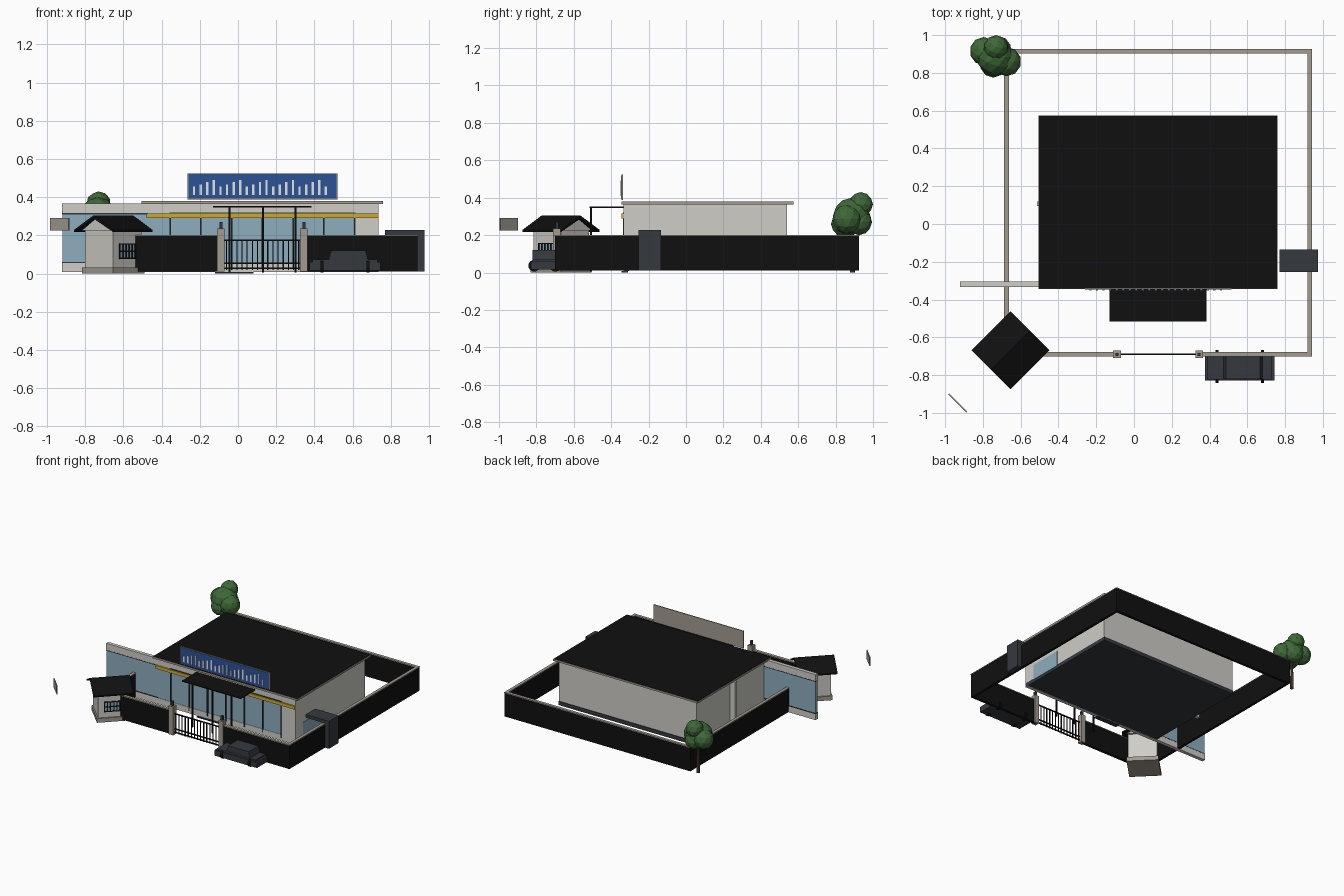
import bpy, bmesh, math
from mathutils import Matrix, Vector


def material(name, rgb):
    m = bpy.data.materials.new(name)
    m.diffuse_color = (*rgb, 1)
    return m


BLACK = material("black", (0.005, 0.005, 0.005))
DARK = material("charcoal", (0.035, 0.04, 0.048))
WHITE = material("plaster", (0.62, 0.61, 0.57))
STONE = material("stone", (0.36, 0.33, 0.28))
GLASS = material("glass", (0.27, 0.42, 0.52))
BLUE = material("sign_blue", (0.025, 0.085, 0.30))
YELLOW = material("yellow", (0.6, 0.4, 0.03))
GREEN = material("leaf", (0.05, 0.14, 0.04))
BROWN = material("bark", (0.12, 0.07, 0.04))
PALE = material("pale", (0.75, 0.78, 0.8))


def finish(name, bm, mat, matrix=None):
    if matrix:
        bm.transform(matrix)
    bmesh.ops.recalc_face_normals(bm, faces=bm.faces)
    me = bpy.data.meshes.new(name)
    bm.to_mesh(me)
    bm.free()
    me.materials.append(mat)
    ob = bpy.data.objects.new(name, me)
    bpy.context.collection.objects.link(ob)
    return ob


def box(name, x0, x1, y0, y1, z0, z1, mat, matrix=None):
    bm = bmesh.new()
    size = Matrix.Diagonal((x1 - x0, y1 - y0, z1 - z0, 1))
    place = Matrix.Translation(((x0 + x1) / 2, (y0 + y1) / 2, (z0 + z1) / 2))
    bmesh.ops.create_cube(bm, size=1, matrix=place @ size)
    return finish(name, bm, mat, matrix)


def rod(name, center, r, length, mat, axis='Z', sides=12, r2=None):
    rot = Matrix.Rotation(math.pi / 2, 4, 'Y') if axis == 'X' else Matrix()
    bm = bmesh.new()
    bmesh.ops.create_cone(bm, cap_ends=True, segments=sides, radius1=r, radius2=r2 or r,
                          depth=length, matrix=Matrix.Translation(center) @ rot)
    return finish(name, bm, mat)


def prism(name, profile, y0, y1, mat, matrix=None):
    # extrude an x,z outline along y
    bm = bmesh.new()
    f = bm.faces.new([bm.verts.new((x, y0, z)) for x, z in profile])
    new = bmesh.ops.extrude_face_region(bm, geom=[f])
    bmesh.ops.translate(bm, vec=(0, y1 - y0, 0),
                        verts=[v for v in new["geom"] if isinstance(v, bmesh.types.BMVert)])
    return finish(name, bm, mat, matrix)


# perimeter wall with stone coping
runs = {"left": (-0.685, -0.665, -0.66, 0.92), "right": (0.92, 0.94, -0.70, 0.92),
        "back": (-0.685, 0.94, 0.905, 0.925), "front_left": (-0.62, -0.09, -0.70, -0.68),
        "front_right": (0.345, 0.94, -0.70, -0.68)}
for side, (x0, x1, y0, y1) in runs.items():
    box(f"wall_{side}", x0, x1, y0, y1, 0.01, 0.196, BLACK)
    box(f"coping_{side}", x0 - 0.002, x1 + 0.002, y0 - 0.002, y1 + 0.002, 0.196, 0.202, STONE)

# gate posts with lamps, and barred gate
for x in (-0.09, 0.345):
    box("gate_post", x - 0.02, x + 0.02, -0.71, -0.67, 0.01, 0.235, STONE)
    box("post_lamp", x - 0.008, x + 0.008, -0.698, -0.682, 0.235, 0.27, DARK)
for z in (0.028, 0.055, 0.175):
    box("gate_rail", -0.07, 0.325, -0.694, -0.686, z - 0.004, z + 0.004, BLACK)
for i in range(15):
    x = -0.06 + i * 0.027
    box("gate_bar", x - 0.003, x + 0.003, -0.693, -0.687, 0.02, 0.178, BLACK)

# main building
box("floor_slab", -0.47, 0.735, -0.33, 0.545, 0.01, 0.04, DARK)
box("building_body", -0.47, 0.735, -0.305, 0.54, 0.04, 0.365, WHITE)
box("roof_slab", -0.505, 0.76, -0.345, 0.575, 0.365, 0.379, STONE)
box("roof_surface", -0.502, 0.757, -0.342, 0.572, 0.379, 0.381, BLACK)

# facade: bands, column, glazing and mullions; the left end runs past the building
box("facade_top_band", -0.92, 0.735, -0.333, -0.305, 0.315, 0.368, WHITE)
box("facade_bottom_band", -0.92, 0.735, -0.333, -0.305, 0.008, 0.055, WHITE)
box("facade_column", 0.61, 0.735, -0.333, -0.305, 0.055, 0.315, WHITE)
box("facade_glass", -0.918, 0.61, -0.33, -0.308, 0.055, 0.315, GLASS)
for z in (0.058, 0.313):
    box("wing_frame", -0.92, -0.47, -0.334, -0.304, z - 0.003, z + 0.003, DARK)
for i in range(7):
    x = -0.355 + i * 0.161
    box("mullion", x - 0.004, x + 0.004, -0.338, -0.33, 0.03, 0.318, DARK)
box("mullion_head", -0.359, 0.615, -0.338, -0.33, 0.313, 0.32, DARK)
box("yellow_strip", -0.48, 0.735, -0.345, -0.333, 0.29, 0.315, YELLOW)
box("door_step", -0.12, 0.08, -0.345, -0.31, 0.0, 0.008, DARK)

# side openings
box("side_fin", -0.513, -0.47, 0.095, 0.12, 0.02, 0.36, WHITE)
box("left_window", -0.474, -0.469, 0.04, 0.095, 0.05, 0.34, GLASS)
box("right_window", 0.734, 0.738, -0.24, 0.02, 0.03, 0.15, GLASS)

# entrance canopy on posts
box("canopy", -0.13, 0.385, -0.515, -0.335, 0.345, 0.353, BLACK)
for x in (-0.045, 0.13, 0.3):
    box("canopy_post", x - 0.005, x + 0.005, -0.512, -0.502, 0.005, 0.346, BLACK)

# roof sign with abstract bars
box("sign_back", -0.265, 0.52, -0.345, -0.338, 0.387, 0.525, STONE)
box("sign_face", -0.26, 0.515, -0.348, -0.344, 0.392, 0.52, BLUE)
for i in range(21):
    x = -0.23 + i * 0.0345
    box("sign_bar", x - 0.006, x + 0.006, -0.351, -0.347, 0.41,
        0.455 + 0.012 * ((i * 5) % 4), PALE)

# side portal over the right wall
box("portal_leg", 0.94, 0.975, -0.255, -0.135, 0.01, 0.227, DARK)
box("portal_top", 0.77, 0.975, -0.255, -0.135, 0.202, 0.227, DARK)

# gatehouse turned 45 degrees: local +x faces SE, ridge runs along local y
H = Matrix.Translation((-0.653, -0.668, 0)) @ Matrix.Rotation(-math.pi / 4, 4, 'Z')
box("gatehouse_base", -0.115, 0.115, -0.115, 0.115, 0.0, 0.033, STONE, H)
box("gatehouse_body", -0.105, 0.105, -0.105, 0.105, 0.033, 0.23, WHITE, H)
prism("gatehouse_gable", [(-0.11, 0.225), (0.11, 0.225), (0, 0.29)], -0.125, 0.125, WHITE, H)
prism("gatehouse_roof", [(-0.146, 0.217), (0, 0.288), (0.146, 0.217), (0.146, 0.228),
                         (0, 0.305), (-0.146, 0.228)], -0.146, 0.146, BLACK, H)
box("gatehouse_window", 0.104, 0.107, -0.06, 0.055, 0.08, 0.155, GLASS, H)
for z in (0.08, 0.117, 0.155):
    box("window_rail", 0.106, 0.112, -0.062, 0.057, z - 0.003, z + 0.003, BLACK, H)
for i in range(6):
    y = -0.06 + i * 0.023
    box("window_bar", 0.106, 0.112, y - 0.003, y + 0.003, 0.08, 0.155, BLACK, H)

# free-standing notice panel
P = Matrix.Translation((-0.933, -0.948, 0)) @ Matrix.Rotation(-math.pi / 4, 4, 'Z')
box("notice_panel", -0.067, 0.067, -0.004, 0.004, 0.225, 0.292, STONE, P)

# parked car
box("car_body", 0.375, 0.745, -0.828, -0.685, 0.015, 0.06, DARK)
box("car_hood", 0.39, 0.73, -0.822, -0.69, 0.06, 0.073, DARK)
prism("car_cabin", [(0.475, 0.073), (0.68, 0.073), (0.668, 0.12), (0.487, 0.12)],
      -0.82, -0.70, DARK)
for x in (0.44, 0.68):
    for y in (-0.812, -0.698):
        rod("car_wheel", (x, y, 0.036), 0.031, 0.016, BLACK, 'X', 16)

# tree: trunk and faceted leaf clumps
rod("tree_trunk", (-0.73, 0.89, 0.11), 0.013, 0.22, BROWN, sides=8, r2=0.009)
clumps = [(-0.735, 0.885, 0.30, 0.10), (-0.73, 0.935, 0.365, 0.065), (-0.795, 0.915, 0.29, 0.075),
          (-0.675, 0.86, 0.285, 0.078), (-0.745, 0.845, 0.26, 0.07), (-0.72, 0.925, 0.27, 0.07)]
for x, y, z, r in clumps:
    bm = bmesh.new()
    bmesh.ops.create_icosphere(bm, subdivisions=2, radius=r, matrix=Matrix.Translation((x, y, z)))
    finish("tree_leaves", bm, GREEN)
